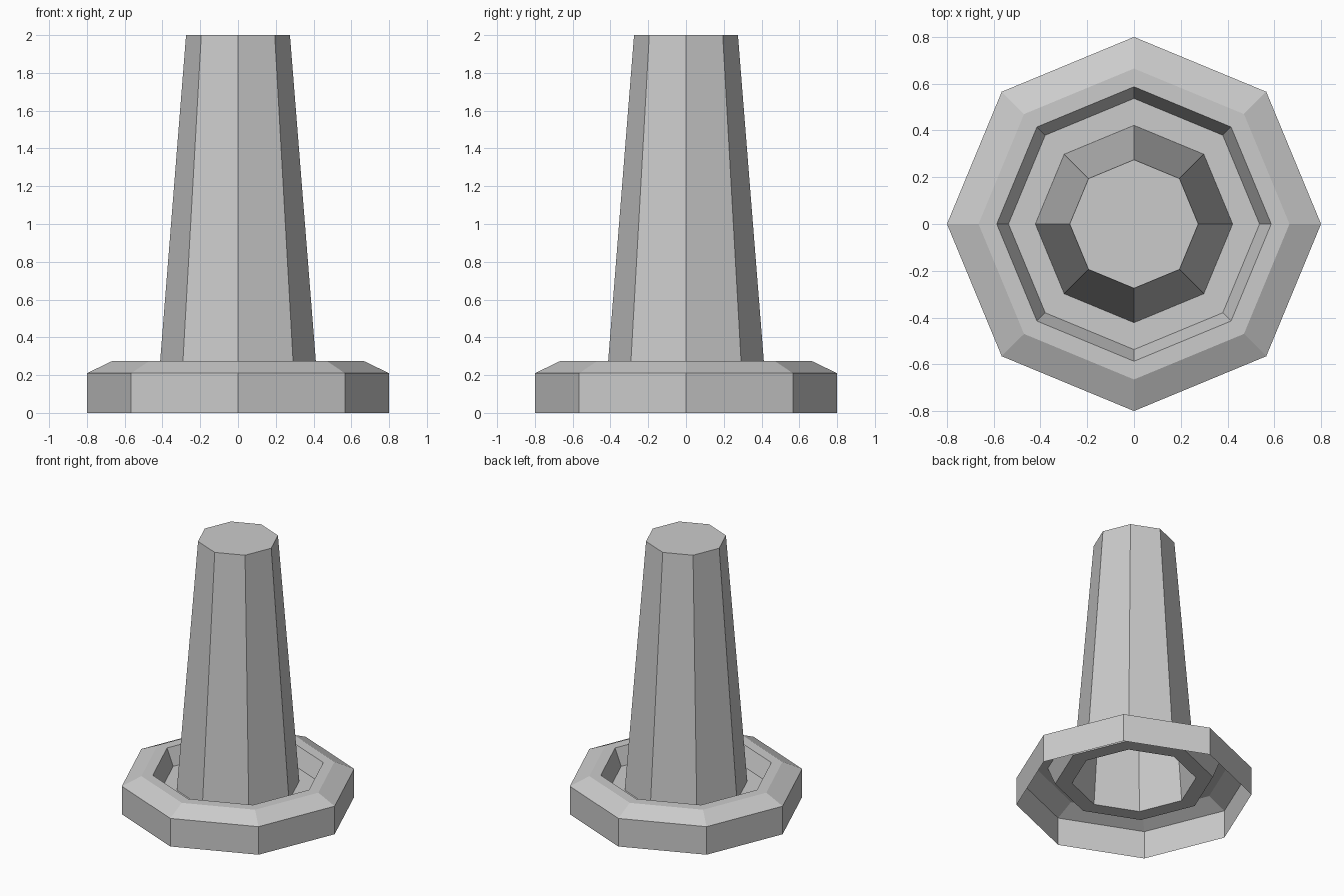
import bpy, bmesh, math

if "Cube" in bpy.data.objects:
    bpy.data.objects.remove(bpy.data.objects["Cube"])

SIDES = 8


def lathe(name, profile, cap_top=False):
    """Sweep (radius, z) points around z into flat octagonal bands."""
    bm = bmesh.new()
    rings = []
    for r, z in profile:
        rings.append([bm.verts.new((r * math.cos(2 * math.pi * i / SIDES),
                                    r * math.sin(2 * math.pi * i / SIDES), z))
                      for i in range(SIDES)])
    for low, high in zip(rings, rings[1:]):
        for i in range(SIDES):
            j = (i + 1) % SIDES
            bm.faces.new((low[i], low[j], high[j], high[i]))
    if cap_top:
        bm.faces.new(rings[-1])
    mesh = bpy.data.meshes.new(name)
    bm.to_mesh(mesh)
    bm.free()
    obj = bpy.data.objects.new(name, mesh)
    bpy.context.collection.objects.link(obj)
    return obj


# Base: open-bottomed shell with bevelled rim and sunken groove
lathe("base", [(0.80, 0.0), (0.80, 0.21), (0.665, 0.275),
               (0.587, 0.275), (0.537, 0.15), (0.422, 0.15)])

# Shaft: hollow tapered column, closed at the top
lathe("shaft", [(0.422, 0.15), (0.275, 2.0)], cap_top=True)
